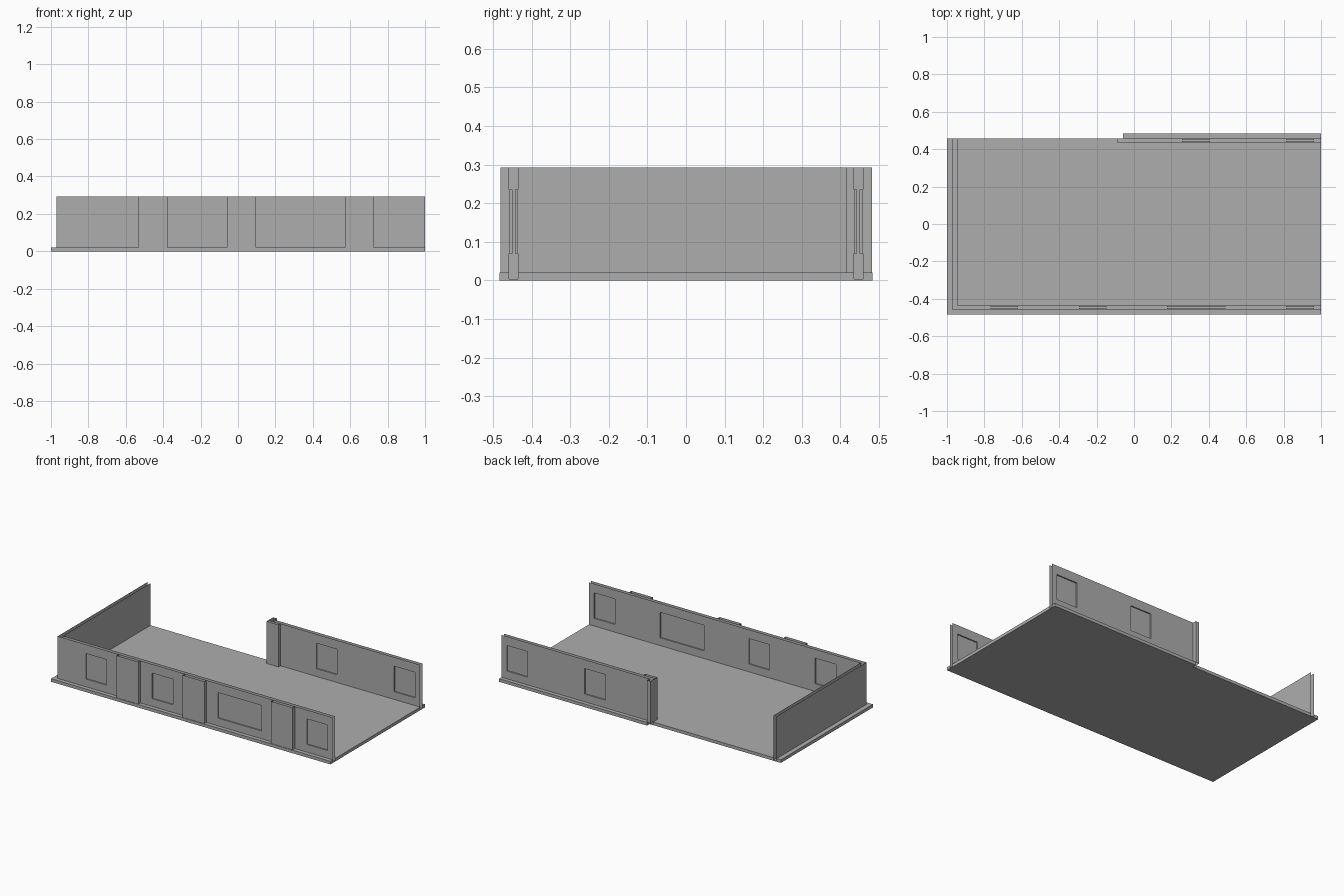
import bpy
import bmesh

cube = bpy.data.objects.get("Cube")
if cube:
    bpy.data.objects.remove(cube, do_unlink=True)

GREY = (0.42, 0.42, 0.42, 1.0)
mat = bpy.data.materials.new("plain grey")
mat.use_nodes = True
mat.diffuse_color = GREY
mat.node_tree.nodes["Principled BSDF"].inputs["Base Color"].default_value = GREY

# Shared levels and wall planes
BASE, TOP, PLATE = 0.02, 0.293, 0.004
EDGE = 0.4835
OUT_Y, IN_Y = 0.458, 0.435
OUT_X, IN_X = -0.97, -0.947
END_X, STEP_X = -0.085, -0.06
SILL, HEAD = 0.07, 0.235


def finish(name, bm):
    mesh = bpy.data.meshes.new(name)
    bm.to_mesh(mesh)
    bm.free()
    mesh.materials.append(mat)
    obj = bpy.data.objects.new(name, mesh)
    bpy.context.collection.objects.link(obj)
    return obj


def face(bm, points):
    bm.faces.new([bm.verts.new(p) for p in points])


def prism(name, outline, z0, z1):
    """Solid slab from a flat outline."""
    bm = bmesh.new()
    face(bm, [(x, y, z0) for x, y in outline])
    made = bmesh.ops.extrude_face_region(bm, geom=bm.faces[:])
    moved = [v for v in made["geom"] if isinstance(v, bmesh.types.BMVert)]
    bmesh.ops.translate(bm, verts=moved, vec=(0, 0, z1 - z0))
    bmesh.ops.recalc_face_normals(bm, faces=bm.faces)
    return finish(name, bm)


def slab(name, x0, x1, y0, y1):
    return prism(name, [(x0, y0), (x1, y0), (x1, y1), (x0, y1)], PLATE, BASE)


def ribbon(name, path):
    """Upright thin sheet, open at the top, that follows a path."""
    bm = bmesh.new()
    for (xa, ya), (xb, yb) in zip(path, path[1:]):
        face(bm, [(xa, ya, BASE), (xb, yb, BASE), (xb, yb, TOP), (xa, ya, TOP)])
    bmesh.ops.remove_doubles(bm, verts=bm.verts, dist=1e-5)
    return finish(name, bm)


def window_sheet(name, y, side, x0, x1, windows, depth=0.008):
    """Wall skin facing side (-1 front, 1 back) with recessed window panes."""
    bm = bmesh.new()
    back = y - side * depth

    def quad(points):
        face(bm, points if side < 0 else points[::-1])

    def panel(xa, xb, za, zb, yy):
        quad([(xa, yy, za), (xb, yy, za), (xb, yy, zb), (xa, yy, zb)])

    left = x0
    for xa, xb in windows:
        panel(left, xa, BASE, TOP, y)
        panel(xa, xb, BASE, SILL, y)
        panel(xa, xb, HEAD, TOP, y)
        panel(xa, xb, SILL, HEAD, back)
        # Reveals around the opening
        ring = [(xa, SILL), (xb, SILL), (xb, HEAD), (xa, HEAD)]
        for (ax, az), (bx, bz) in zip(ring, ring[1:] + ring[:1]):
            quad([(ax, y, az), (bx, y, bz), (bx, back, bz), (ax, back, az)])
        left = xb
    panel(left, x1, BASE, TOP, y)
    bmesh.ops.remove_doubles(bm, verts=bm.verts, dist=1e-5)
    return finish(name, bm)


# Base plate, floor and the ledges outside the walls
prism("base_plate", [(-1, -EDGE), (1, -EDGE), (1, EDGE), (STEP_X, EDGE),
                     (STEP_X, OUT_Y), (-1, OUT_Y)], 0, PLATE)
prism("floor", [(IN_X, -IN_Y), (1, -IN_Y), (1, IN_Y), (END_X, IN_Y),
                (END_X, OUT_Y), (IN_X, OUT_Y)], PLATE, BASE)
slab("front_ledge", -1, 1, -EDGE, -OUT_Y)
slab("side_ledge", -1, OUT_X, -OUT_Y, OUT_Y)
slab("back_ledge", STEP_X, 1, OUT_Y, EDGE)

# Long walls, each an outer and an inner skin
front_windows = [(-0.768, -0.62), (-0.294, -0.146), (0.177, 0.49), (0.813, 0.962)]
back_windows = [(0.257, 0.405), (0.813, 0.962)]
window_sheet("front_wall_outer", -OUT_Y, -1, OUT_X, 1, front_windows)
window_sheet("front_wall_inner", -IN_Y, 1, IN_X, 1, front_windows)
window_sheet("back_wall_outer", OUT_Y, 1, STEP_X, 1, back_windows)
window_sheet("back_wall_inner", IN_Y, -1, END_X, 1, back_windows)

# Closed end wall
ribbon("end_wall_outer", [(OUT_X, OUT_Y), (OUT_X, -OUT_Y)])
ribbon("end_wall_inner", [(IN_X, -IN_Y), (IN_X, OUT_Y)])

# Hollow pilasters along the front
PILASTER_Y = -0.48
for label, x in (("right", -0.533), ("middle", -0.06), ("left", 0.573)):
    x2 = x + 0.155
    ribbon("pilaster_" + label, [(x, -OUT_Y), (x, PILASTER_Y),
                                 (x2, PILASTER_Y), (x2, -OUT_Y)])

# Hollow jamb at the free end of the back wall
ribbon("back_jamb", [(STEP_X, OUT_Y), (STEP_X, 0.482), (END_X, 0.482),
                     (END_X, 0.415), (0, 0.415), (0, IN_Y)])
